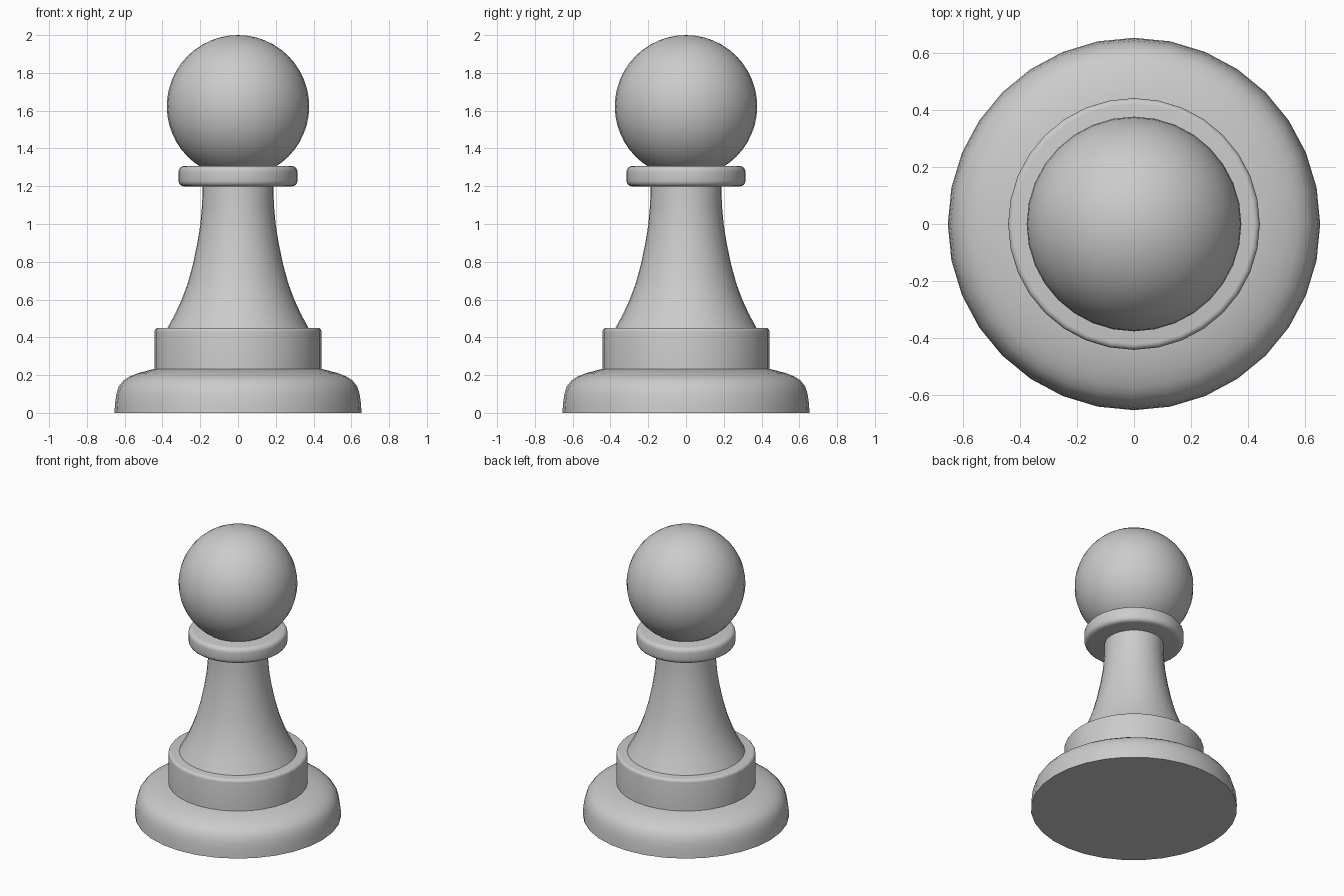
import bpy
import bmesh
import math

if "Cube" in bpy.data.objects:
    bpy.data.objects.remove(bpy.data.objects["Cube"])

SIDES = 32


def lathe(name, profile, angle=40):
    """Spin (radius, z) points, bottom to top, into a capped solid."""
    bm = bmesh.new()
    rings = []
    for r, z in profile:
        ring = []
        for i in range(SIDES):
            a = 2 * math.pi * i / SIDES
            ring.append(bm.verts.new((r * math.cos(a), r * math.sin(a), z)))
        rings.append(ring)
    for low, high in zip(rings, rings[1:]):
        for i in range(SIDES):
            j = (i + 1) % SIDES
            bm.faces.new((low[i], low[j], high[j], high[i]))
    bm.faces.new(rings[0][::-1])
    bm.faces.new(rings[-1])
    mesh = bpy.data.meshes.new(name)
    bm.to_mesh(mesh)
    bm.free()
    obj = bpy.data.objects.new(name, mesh)
    bpy.context.collection.objects.link(obj)
    smooth(obj, angle)
    return obj


def smooth(obj, angle):
    bpy.ops.object.select_all(action='DESELECT')
    obj.select_set(True)
    bpy.context.view_layer.objects.active = obj
    bpy.ops.object.shade_smooth_by_angle(angle=math.radians(angle))


def fillet(r, z, size, start, steps=4):
    """Quarter-round corner points centred on (r, z)."""
    return [(r + size * math.cos(math.radians(start + 90 * i / steps)),
             z + size * math.sin(math.radians(start + 90 * i / steps)))
            for i in range(steps + 1)]


# Wide foot with a rounded shoulder
lathe("base", [(0.654, 0), (0.651, 0.05), (0.644, 0.10), (0.631, 0.14),
               (0.608, 0.17), (0.575, 0.192), (0.53, 0.21), (0.44, 0.234)])

# Plinth above the foot
lathe("plinth", [(0.442, 0.20)] + fillet(0.422, 0.43, 0.02, 0))

# Flared stem
lathe("stem", [(0.378, 0.44), (0.373, 0.45), (0.335, 0.52), (0.298, 0.60),
               (0.265, 0.69), (0.238, 0.79), (0.215, 0.90), (0.199, 1.0),
               (0.19, 1.1), (0.187, 1.22)])

# Neck ring
lathe("neck_ring", fillet(0.285, 1.229, 0.03, -90) + fillet(0.285, 1.277, 0.03, 0))

# Round head
bpy.ops.mesh.primitive_uv_sphere_add(segments=SIDES, ring_count=24,
                                     radius=0.377, location=(0, 0, 1.623))
head = bpy.context.object
head.name = "head"
smooth(head, 60)
